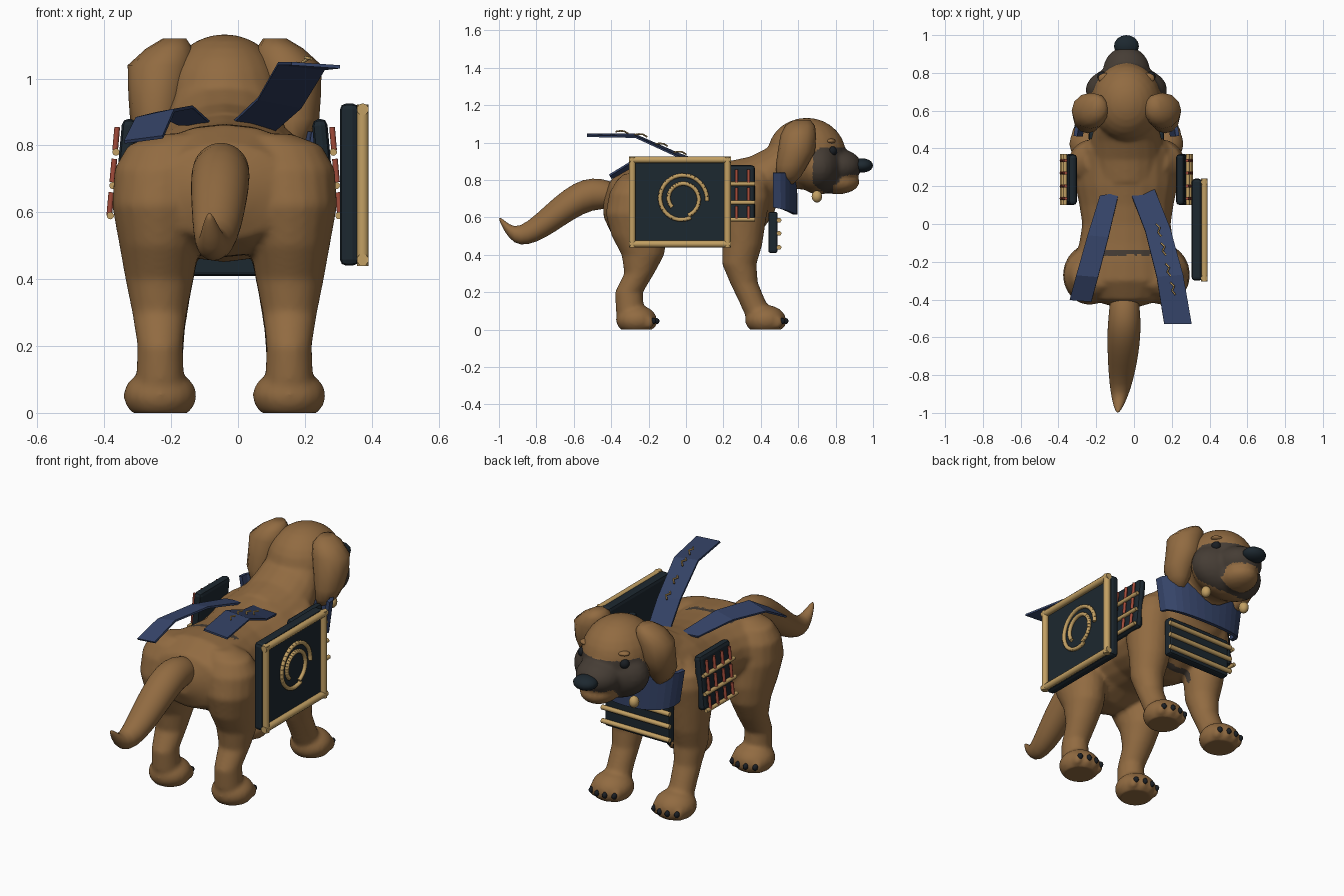
import bpy, bmesh, math
from mathutils import Vector, Matrix

if "Cube" in bpy.data.objects:
    bpy.data.objects.remove(bpy.data.objects["Cube"])

CX = -0.04  # symmetry plane of the animal


def material(name, rgb):
    m = bpy.data.materials.new(name)
    m.diffuse_color = (*rgb, 1)
    m.use_nodes = True
    m.node_tree.nodes["Principled BSDF"].inputs["Base Color"].default_value = m.diffuse_color
    return m


FUR = material("brown_fur", (0.285, 0.147, 0.053))
MASK = material("dark_fur", (0.060, 0.046, 0.035))
NAVY = material("dark_navy", (0.012, 0.021, 0.029))
BLUE = material("blue_cloth", (0.036, 0.058, 0.14))
GOLD = material("gold", (0.54, 0.35, 0.125))
RED = material("red_lacing", (0.36, 0.07, 0.042))
EYE = material("eye_black", (0.010, 0.013, 0.017))


def finish(name, bm, mat, smooth=True, sub=0):
    bmesh.ops.recalc_face_normals(bm, faces=bm.faces)
    me = bpy.data.meshes.new(name)
    bm.to_mesh(me)
    bm.free()
    me.materials.append(mat)
    for p in me.polygons:
        p.use_smooth = smooth
    ob = bpy.data.objects.new(name, me)
    bpy.context.collection.objects.link(ob)
    if sub:
        ob.modifiers.new("sub", 'SUBSURF').levels = sub
        ob.modifiers["sub"].render_levels = sub
    return ob


def loft(bm, axis, rings, n=20):
    """Rings (t, a, b, ra, rb): t along the axis, a/b centre, ra/rb radii."""
    loops = []
    for t, a, b, ra, rb in rings:
        loop = []
        for i in range(n):
            w = 2 * math.pi * i / n
            p, q = a + ra * math.cos(w), b + rb * math.sin(w)
            loop.append(bm.verts.new((p, t, q) if axis == 'y' else (p, q, t)))
        loops.append(loop)
    for l0, l1 in zip(loops, loops[1:]):
        for i in range(n):
            j = (i + 1) % n
            bm.faces.new((l0[i], l0[j], l1[j], l1[i]))
    bm.faces.new(loops[0])
    bm.faces.new(loops[-1])


def ball(bm, c, r, seg=20):
    m = Matrix.Translation(c) @ Matrix.Diagonal((*r, 1))
    bmesh.ops.create_uvsphere(bm, u_segments=seg, v_segments=seg // 2 + 2, radius=1, matrix=m)


def ball_object(name, c, r, mat, seg=16):
    bm = bmesh.new()
    ball(bm, c, r, seg)
    return finish(name, bm, mat)


def add_rod(bm, a, b, r, n=10):
    a, b = Vector(a), Vector(b)
    rot = (b - a).to_track_quat('Z', 'Y').to_matrix().to_4x4()
    bmesh.ops.create_cone(bm, cap_ends=True, segments=n, radius1=r, radius2=r,
                          depth=(b - a).length, matrix=Matrix.Translation((a + b) / 2) @ rot)


def rods(name, pairs, r, mat):
    bm = bmesh.new()
    for a, b in pairs:
        add_rod(bm, a, b, r)
    ob = finish(name, bm, mat)
    ob.data.set_sharp_from_angle(angle=0.7)
    return ob


def slab(name, c, size, mat, tilt=0, bevel=0.015):
    bm = bmesh.new()
    m = Matrix.Translation(c) @ Matrix.Rotation(tilt, 4, 'Y') @ Matrix.Diagonal((*size, 1))
    bmesh.ops.create_cube(bm, size=1, matrix=m)
    bmesh.ops.bevel(bm, geom=bm.edges[:], offset=bevel, segments=2, affect='EDGES', profile=0.5)
    return finish(name, bm, mat, smooth=False)


def strip(name, pairs, mat, thick=0.01):
    bm = bmesh.new()
    rows = [(bm.verts.new(a), bm.verts.new(b)) for a, b in pairs]
    for (a, b), (c, d) in zip(rows, rows[1:]):
        bm.faces.new((a, b, d, c))
    ob = finish(name, bm, mat, smooth=False)
    mod = ob.modifiers.new("thick", 'SOLIDIFY')
    mod.thickness, mod.offset = thick, 0
    return ob


# Body: torso, neck, head and legs fused into one skin
bm = bmesh.new()
torso = [(-.44, .66, .06, .06), (-.40, .66, .20, .145), (-.30, .665, .30, .197), (-.20, .665, .285, .20),
         (-.10, .68, .25, .18), (0, .68, .235, .18), (.10, .67, .25, .20), (.20, .67, .27, .22),
         (.30, .68, .275, .22), (.40, .72, .25, .20), (.47, .76, .17, .14), (.50, .78, .06, .06)]
loft(bm, 'y', [(y, CX, z, rx, rz) for y, z, rx, rz in torso])
neck = [(.22, .74, .18, .16), (.34, .76, .20, .165), (.44, .81, .19, .165), (.52, .87, .17, .17), (.60, .91, .15, .15)]
loft(bm, 'y', [(y, CX, z, rx, rz) for y, z, rx, rz in neck])
for c, r in [((.645, .94), (.187, .21, .193)),   # skull
             ((.71, .87), (.217, .13, .148)),    # cheeks
             ((.81, .873), (.125, .13, .095)),   # muzzle
             ((.81, .79), (.10, .118, .066))]:   # jaw
    ball(bm, (CX, *c), r, 24)
hind = [(.835, .13, -.27, .07, .06), (.80, .165, -.27, .125, .10), (.73, .18, -.27, .15, .14), (.62, .195, -.27, .142, .16),
        (.50, .195, -.25, .12, .148), (.40, .195, -.23, .102, .114), (.30, .195, -.25, .082, .08),
        (.20, .193, -.305, .068, .075), (.10, .193, -.30, .072, .075), (.03, .193, -.29, .07, .07)]
fore = [(.83, .14, .33, .08, .07), (.77, .17, .33, .12, .11), (.70, .18, .32, .13, .13), (.60, .185, .30, .125, .13),
        (.45, .187, .30, .105, .107), (.35, .19, .285, .088, .092), (.25, .19, .31, .072, .075),
        (.15, .193, .355, .068, .072), (.08, .193, .39, .07, .075), (.03, .193, .40, .07, .07)]
for s in (-1, 1):
    for leg, py in ((hind, -.265), (fore, .425)):
        loft(bm, 'z', [(z, CX + s * x, y, rx, ry) for z, x, y, rx, ry in leg])
        ball(bm, (CX + s * .193, py, .052), (.11, .11, .08))
        for k in (-1.5, -.5, .5, 1.5):  # toes
            ball(bm, (CX + s * .193 + k * .047, py + .085 - abs(k) * .017, .04), (.026, .037, .038), 12)
raw = finish("body_raw", bm, FUR)
mod = raw.modifiers.new("fuse", 'REMESH')
mod.mode, mod.voxel_size = 'VOXEL', 0.011
mod = raw.modifiers.new("soften", 'SMOOTH')
mod.factor, mod.iterations = 0.5, 7
me = bpy.data.meshes.new_from_object(raw.evaluated_get(bpy.context.evaluated_depsgraph_get()))
bpy.data.objects.remove(raw)
body = bpy.data.objects.new("body", me)
bpy.context.collection.objects.link(body)
me.materials.clear()
me.materials.append(FUR)
me.materials.append(MASK)
for v in me.vertices:
    v.co.z = max(v.co.z, 0)
for p in me.polygons:
    p.use_smooth = True
    x, y, z = p.center
    x = abs(x - CX)
    face = y > .68 + 1.2 * max(0, abs(z - .86) - .08) and .71 < z < .975
    jaw = z < .825 and y > .79 and x < .10
    belt = -.165 < y < -.135 and z > .8 and x < .14
    belly_strap = .28 < y < .315 and z < .55 and x < .09
    p.material_index = int((face and not jaw) or belt or belly_strap)

# Tail
bm = bmesh.new()
loft(bm, 'y', [(-.33, -.05, .70, .07, .07), (-.45, -.05, .733, .082, .080), (-.55, -.052, .715, .09, .094),
               (-.65, -.056, .655, .086, .098), (-.75, -.062, .578, .076, .088), (-.85, -.07, .51, .06, .062),
               (-.92, -.077, .50, .042, .042), (-.97, -.083, .553, .024, .032), (-1.0, -.086, .595, .006, .008)])
finish("tail", bm, FUR, sub=1)

# Face details, ears and claws
ball_object("nose", (CX, .942, .878), (.066, .058, .038), NAVY)
ear = [(1.12, .15, .62, .035, .045), (1.09, .165, .61, .07, .08), (1.04, .19, .60, .10, .095), (.95, .20, .59, .088, .10),
       (.88, .205, .565, .078, .085), (.82, .20, .55, .055, .065), (.78, .185, .54, .025, .035)]
for s, side in ((-1, "left"), (1, "right")):
    bm = bmesh.new()
    loft(bm, 'z', [(z, CX + s * x, y, rx, ry) for z, x, y, rx, ry in ear], 12)
    finish(side + "_ear", bm, FUR)
    ball_object(side + "_eye", (CX + s * .128, .782, .955), (.026, .026, .026), EYE)
    ball_object(side + "_brow", (CX + s * .11, .772, 1.008), (.04, .028, .014), FUR)
    ball_object(side + "_collar_bead", (CX + s * .13, .70, .712), (.026, .028, .032), GOLD)
    bm = bmesh.new()
    for py in (-.265, .425):
        for k in (-1.5, -.5, .5, 1.5):
            ball(bm, (CX + s * .193 + k * .047, py + .110 - abs(k) * .017, .046), (.014, .022, .018), 8)
    finish(side + "_claws", bm, EYE)

# Collar: broad cloth band round the throat, and the barred chest plate
arc = [math.pi * i / 16 for i in range(17)]
strip("collar", [((CX + .24 * math.cos(a), .465 + .12 * math.sin(a) ** .7, .655 - .04 * math.sin(a)),
                  (CX + .27 * math.cos(a), .465 + .12 * math.sin(a) ** .7, .84 - .11 * math.sin(a) ** 8)) for a in arc], BLUE, .02)
slab("chest_plate", (CX, .465, .52), (.40, .05, .22), NAVY, bevel=.012)
rods("chest_bars", [((CX - .21, .497, z), (CX + .21, .497, z)) for z in (.44, .515, .585)], .013, GOLD)

# Laced shoulder plates
for s, side in ((-1, "left"), (1, "right")):
    def at(y, z, out=0):
        return (CX + s * (.334 + out + (.68 - z) * .09), y, z)
    slab(side + "_shoulder_plate", at(.235, .73, -.033), (.046, .27, .30), NAVY, tilt=-s * .09, bevel=.02)
    rods(side + "_shoulder_bars", [(at(.10, z), at(.37, z)) for z in (.59, .68, .78)], .011, GOLD)
    rods(side + "_shoulder_lacing", [(at(y, z, .003), at(y, z + .07, .003))
                                     for z in (.59, .69, .785) for y in (.135, .20, .27, .335)], .0085, RED)

# Side panel with rod frame and ornament of two nested open rings
slab("side_panel", (.333, -.03, .683), (.056, .54, .485), NAVY, bevel=.018)
y0, y1, z0, z1, fx = -.287, .222, .458, .908, .373
rods("panel_frame", [((fx, y, z0 - .018), (fx, y, z1 + .014)) for y in (y0, y1)] +
     [((fx, y0 - .018, z), (fx, y1 + .018, z)) for z in (z0, z1)], .018, GOLD)
segments = []
for start, sweep, r0, r1 in ((-5, 300, .133, .110), (-70, 290, .095, .070)):
    pts = []
    for i in range(29):
        w = math.radians(start + sweep * i / 28)
        r = r0 + (r1 - r0) * i / 28
        pts.append((.367, -.02 + r * math.cos(w), .70 + r * math.sin(w)))
    segments += list(zip(pts, pts[1:]))
rods("panel_rings", segments, .011, GOLD)

# Two cloth streamers on the back
strip("right_streamer", [((-.02, .17, .865), (.11, .18, .845)), ((.06, -.04, .94), (.19, -.02, .915)),
                         ((.12, -.28, 1.045), (.26, -.27, 1.03)), ((.16, -.53, 1.045), (.305, -.53, 1.035))], BLUE)
strip("left_streamer", [((-.18, .15, .865), (-.08, .165, .865)), ((-.245, -.06, .895), (-.135, -.07, .915)),
                        ((-.305, -.27, .88), (-.19, -.28, .905)), ((-.34, -.40, .81), (-.225, -.41, .825))], BLUE)
stitches = []
for x, y, z in ((.13, -.03, .938), (.155, -.13, .982), (.18, -.24, 1.032), (.205, -.34, 1.049)):
    zig = [(x - .012, y + .03, z), (x + .008, y + .01, z + .012), (x - .004, y - .012, z + .014), (x + .014, y - .035, z + .01)]
    stitches += list(zip(zig, zig[1:]))
rods("streamer_stitches", stitches, .0045, GOLD)
